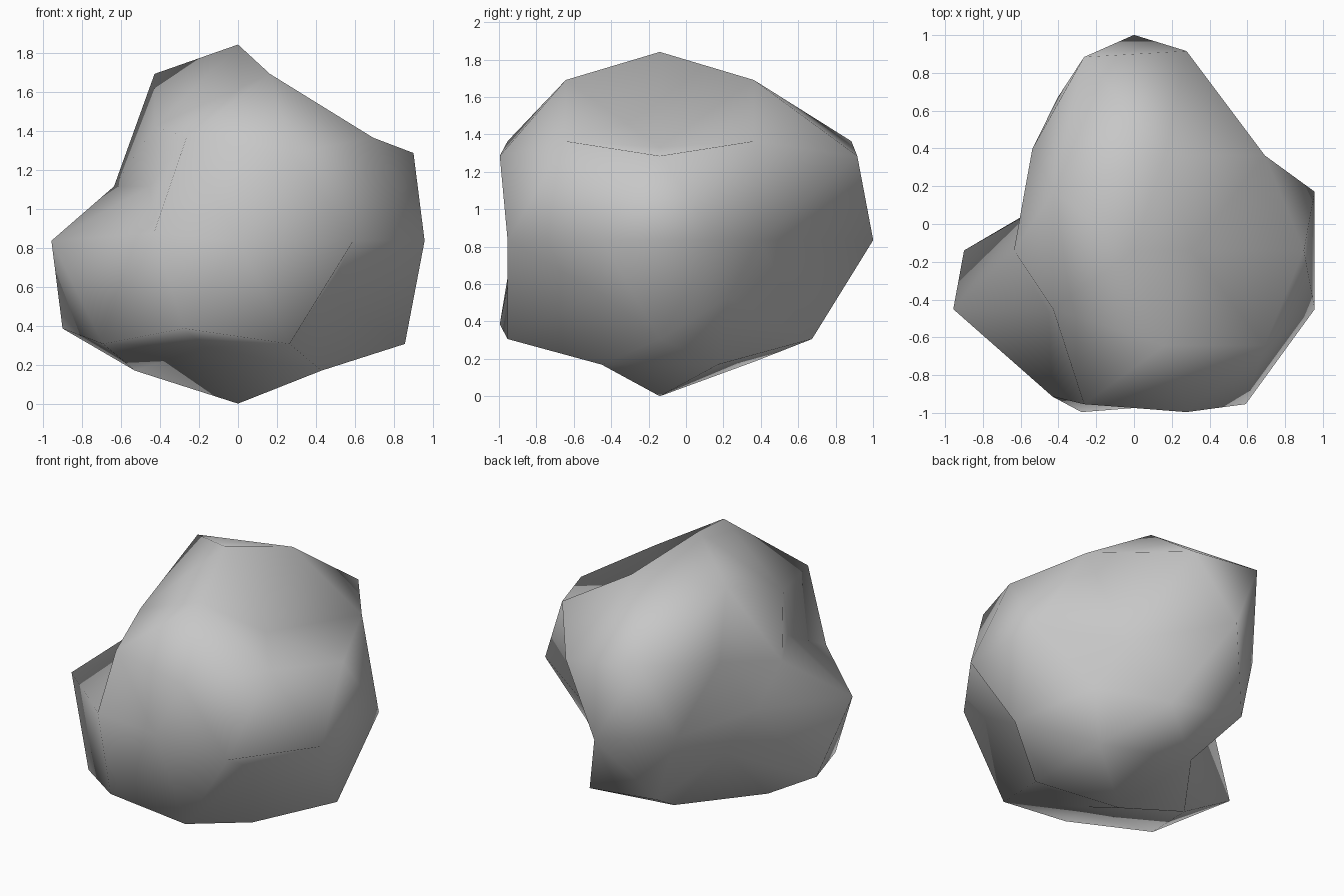
import bpy
import bmesh
from mathutils import Vector

default = bpy.data.objects.get("Cube")
if default:
    bpy.data.objects.remove(default, do_unlink=True)

# Stone colour
stone = bpy.data.materials.new("stone_grey")
stone.use_nodes = True
GREY = (0.57, 0.57, 0.57, 1.0)
stone.diffuse_color = GREY
stone.node_tree.nodes["Principled BSDF"].inputs["Base Color"].default_value = GREY

# Boulder starts as a coarse round ball
bm = bmesh.new()
bmesh.ops.create_icosphere(bm, subdivisions=2, radius=1.006)
ball = [(v, v.co.copy()) for v in bm.verts]


def corner(direction):
    """Corner of the ball that lies closest to a direction."""
    d = Vector(direction).normalized()
    return max(ball, key=lambda pair: pair[1].normalized().dot(d))[0]


def press(direction, factor):
    """Dent a corner straight towards the middle."""
    corner(direction).co *= factor


def push(direction, x=0.0, y=0.0, z=0.0):
    """Slide a corner sideways."""
    corner(direction).co += Vector((x, y, z))


# Flattened underside, with a hollow towards the front
for v, start in ball:
    if start.z < -0.8:
        v.co.z += 0.19 if start.z > -0.95 else 0.171
push((-0.16, -0.50, -0.85), z=0.12)
push((-0.16, 0.50, -0.85), z=0.015)

# Bulge at the back
push((0, 1, 0), y=0.135)
push((-0.26, 0.81, 0.53), y=0.21)
push((0.28, 0.85, 0.45), y=0.20)

# Hollow along the right side
push((-0.85, 0, 0.53), x=0.22, z=-0.25)
push((-0.43, -0.31, 0.85), z=-0.27)
press((-0.72, -0.53, 0.45), 0.62)
push((-0.59, -0.81, 0), x=0.16, y=0.04, z=0.04)
push((-0.72, 0.53, 0.45), x=0.19, y=0.01)
push((-0.59, 0.81, 0), x=0.19)
press((-0.95, 0.31, 0), 0.60)
press((-0.69, 0.50, -0.53), 0.58)

# Dents on the other faces
press((0.53, 0, 0.85), 0.58)
press((0.59, 0.81, 0), 0.65)
press((0.72, 0.53, -0.45), 0.69)
press((0.72, -0.53, -0.45), 0.62)
press((0, -1, 0), 0.76)

# Stand it on the ground and finish smooth
bmesh.ops.translate(bm, verts=bm.verts, vec=(0, -0.14, 0.835))
for face in bm.faces:
    face.smooth = True
bmesh.ops.recalc_face_normals(bm, faces=bm.faces)

mesh = bpy.data.meshes.new("boulder")
bm.to_mesh(mesh)
bm.free()
mesh.materials.append(stone)
boulder = bpy.data.objects.new("boulder", mesh)
bpy.context.scene.collection.objects.link(boulder)
